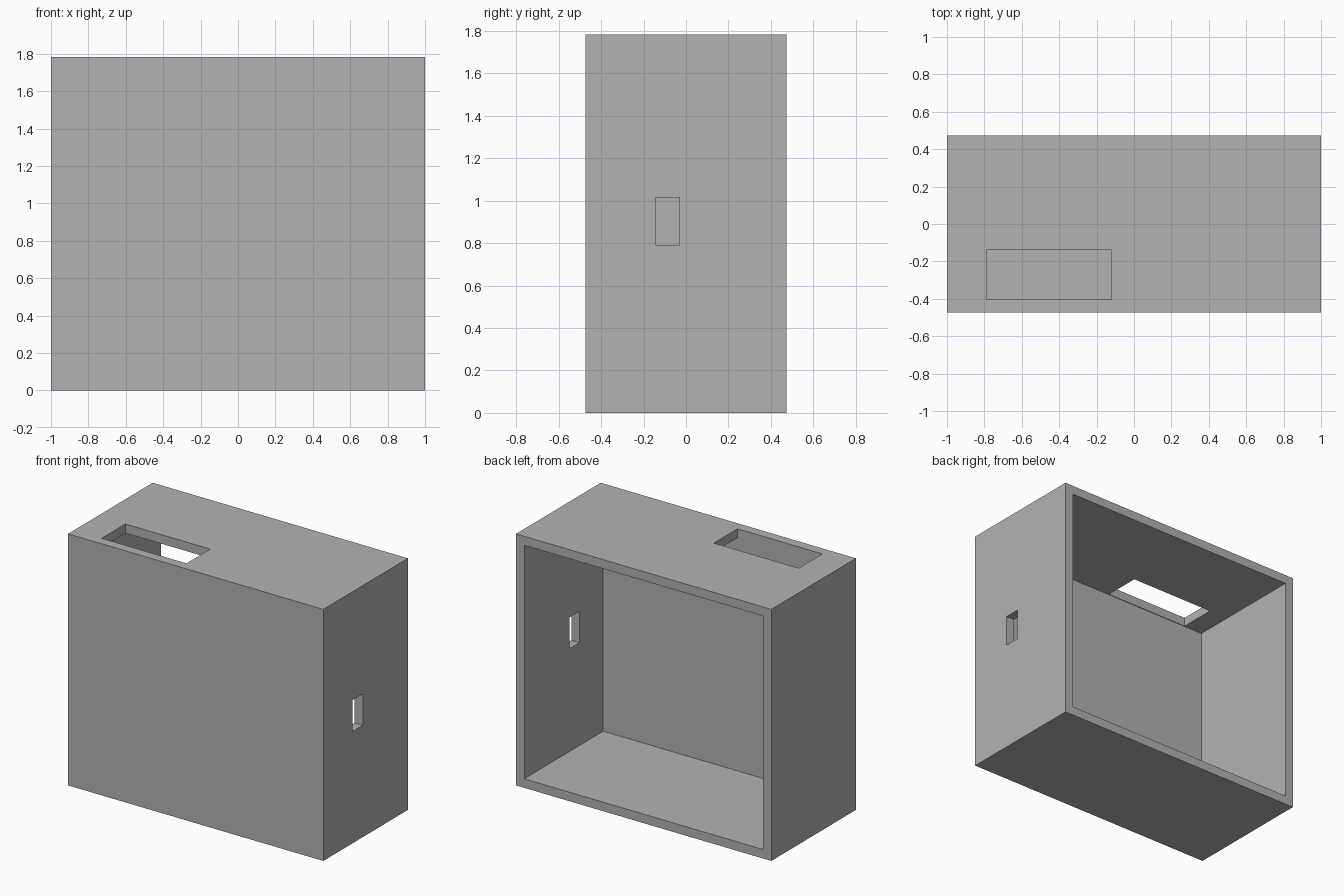
import bpy

cube = bpy.data.objects.get("Cube")
if cube:
    bpy.data.objects.remove(cube, do_unlink=True)

WIDTH, DEPTH, HEIGHT, WALL = 2.0, 0.947, 1.782, 0.064
X, Y = WIDTH / 2, DEPTH / 2

grey = bpy.data.materials.new("plain grey")
grey.use_nodes = True
colour = (0.448, 0.448, 0.448, 1)
grey.diffuse_color = colour
grey.node_tree.nodes["Principled BSDF"].inputs["Base Color"].default_value = colour


def box(name, low, high):
    """Box spanning two opposite corners."""
    bpy.ops.mesh.primitive_cube_add(size=1)
    ob = bpy.context.object
    ob.name = ob.data.name = name
    for v in ob.data.vertices:
        v.co = [a if c < 0 else b for a, b, c in zip(low, high, v.co)]
    ob.data.materials.append(grey)
    return ob


# Outer housing
housing = box("housing", (-X, -Y, 0), (X, Y, HEIGHT))

# Cavity open at the back, slot in the top, small window in the left wall
cutters = [
    box("cavity_cutter", (WALL - X, WALL - Y, WALL), (X - WALL, Y + 0.2, HEIGHT - WALL)),
    box("top_slot_cutter", (-0.785, -0.405, HEIGHT - 0.2), (-0.12, -0.14, HEIGHT + 0.2)),
    box("side_window_cutter", (X - 0.2, -0.144, 0.792), (X + 0.2, -0.031, 1.014)),
]
for cutter in cutters:
    cut = housing.modifiers.new(cutter.name, 'BOOLEAN')
    cut.operation = 'DIFFERENCE'
    cut.solver = 'EXACT'
    cut.object = cutter

# Apply the cuts, then drop the cutters
bpy.ops.object.select_all(action='DESELECT')
housing.select_set(True)
bpy.context.view_layer.objects.active = housing
for cutter in cutters:
    bpy.ops.object.modifier_apply(modifier=cutter.name)
for cutter in cutters:
    bpy.data.objects.remove(cutter, do_unlink=True)
